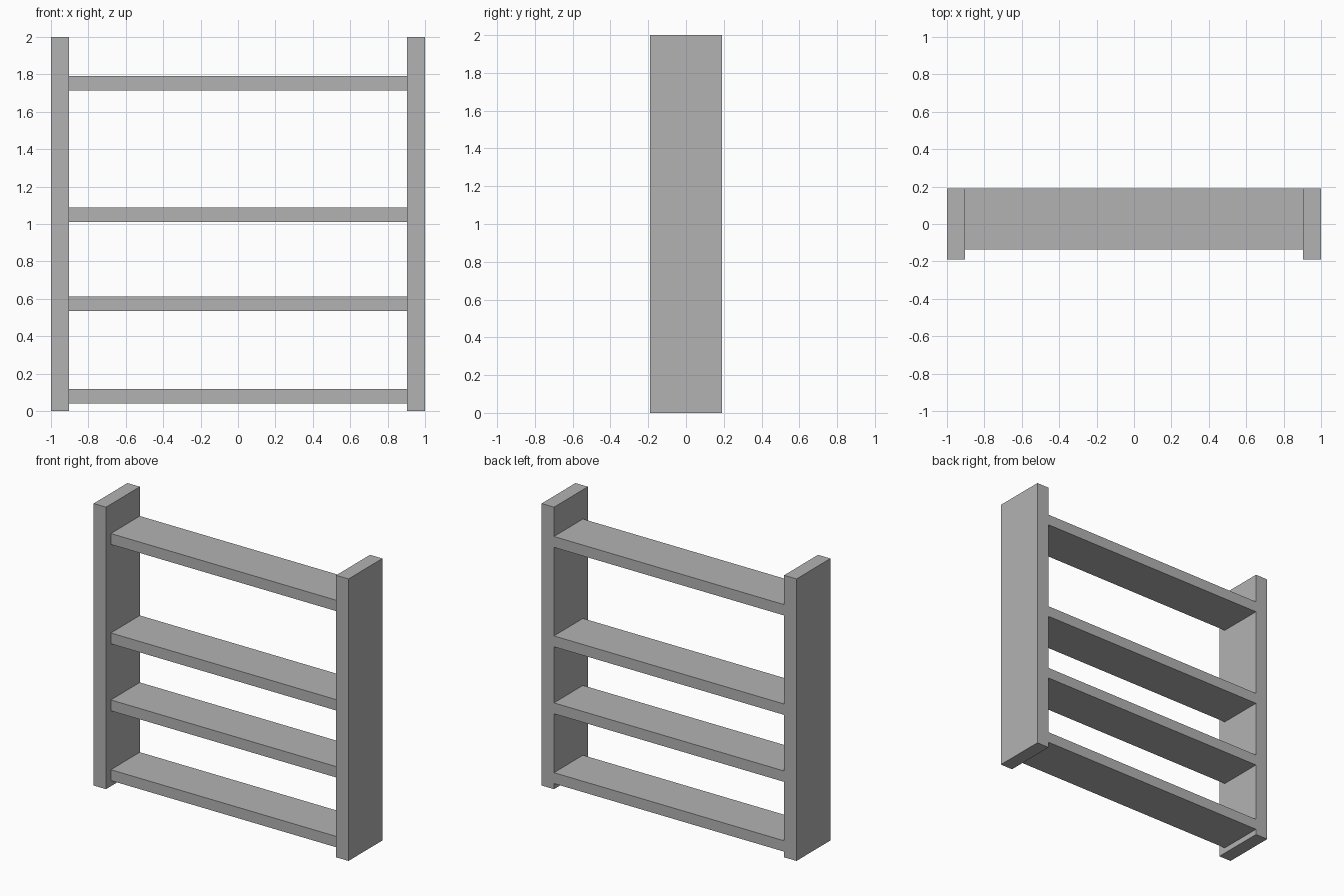
import bpy

# Remove the default object
cube = bpy.data.objects.get("Cube")
if cube:
    bpy.data.objects.remove(cube, do_unlink=True)

# Single plain grey finish
GREY = (0.45, 0.45, 0.45, 1.0)
grey = bpy.data.materials.new("plain grey")
grey.use_nodes = True
grey.diffuse_color = GREY
grey.node_tree.nodes["Principled BSDF"].inputs["Base Color"].default_value = GREY


def board(name, low, high):
    """Box spanning two opposite corners."""
    centre = [(a + b) / 2 for a, b in zip(low, high)]
    bpy.ops.mesh.primitive_cube_add(size=1, location=centre)
    obj = bpy.context.object
    obj.name = name
    obj.scale = [b - a for a, b in zip(low, high)]
    bpy.ops.object.transform_apply(location=False, rotation=False, scale=True)
    obj.data.materials.append(grey)
    return obj


HALF_WIDTH, HEIGHT, HALF_DEPTH = 1.0, 2.0, 0.19
INNER = 0.903          # inner face of the side panels
SHELF_FRONT = -0.135   # shelves are set back from the front edge
THICKNESS = 0.077

# Side panels
board("left_side_panel", (INNER, -HALF_DEPTH, 0), (HALF_WIDTH, HALF_DEPTH, HEIGHT))
board("right_side_panel", (-HALF_WIDTH, -HALF_DEPTH, 0), (-INNER, HALF_DEPTH, HEIGHT))

# Shelves, flush with the back
shelves = {"bottom": 0.04, "lower": 0.535, "upper": 1.01, "top": 1.715}
for level, z in shelves.items():
    board(level + "_shelf", (-INNER, SHELF_FRONT, z), (INNER, HALF_DEPTH, z + THICKNESS))
